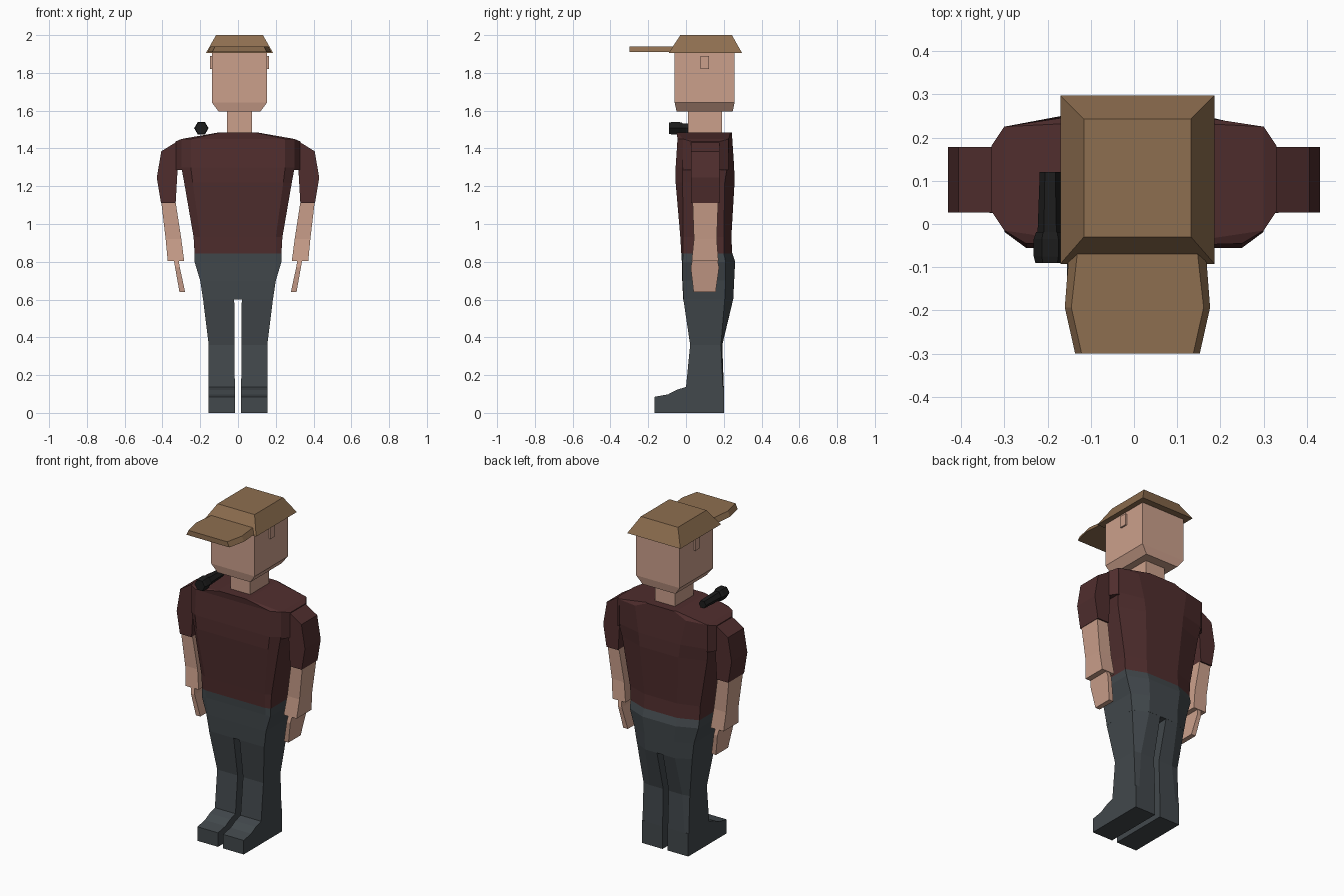
import bpy, bmesh, math
from mathutils import Vector


def material(name, rgb):
    m = bpy.data.materials.new(name)
    m.diffuse_color = (*rgb, 1)
    return m


SKIN = material("skin", (0.60, 0.35, 0.26))
SHIRT = material("dark_red_shirt", (0.080, 0.027, 0.027))
PANTS = material("grey_trousers", (0.054, 0.065, 0.072))
CAP = material("tan_cap", (0.27, 0.157, 0.079))
BLACK = material("black", (0.012, 0.012, 0.012))


def loft(name, rings, mat, sx=1, dx=0):
    """Bridge equal-length rings of points and cap both ends."""
    bm = bmesh.new()
    vs = [[bm.verts.new((p[0] * sx + dx, p[1], p[2])) for p in r] for r in rings]
    n = len(rings[0])
    for a, b in zip(vs, vs[1:]):
        for i in range(n):
            j = (i + 1) % n
            bm.faces.new((a[i], a[j], b[j], b[i]))
    bm.faces.new(vs[0])
    bm.faces.new(vs[-1])
    bmesh.ops.recalc_face_normals(bm, faces=bm.faces)
    me = bpy.data.meshes.new(name)
    bm.to_mesh(me)
    bm.free()
    me.materials.append(mat)
    ob = bpy.data.objects.new(name, me)
    bpy.context.collection.objects.link(ob)
    return ob


def rect(z, x0, x1, y0, y1):
    return [(x0, y0, z), (x1, y0, z), (x1, y1, z), (x0, y1, z)]


def body(z, w, wf, wb, yf, s0, s1, yb):
    """Eight-sided body section: sides at w, front width wf, back width wb."""
    return [(-wf, yf, z), (wf, yf, z), (w, s0, z), (w, s1, z),
            (wb, yb, z), (-wb, yb, z), (-w, s1, z), (-w, s0, z)]


CX = 0.008  # the head and cap sit slightly off centre

# Head, neck and ears
loft("head", [rect(1.595, -.11, .11, -.05, .247), rect(1.643, -.146, .146, -.06, .257),
              rect(1.93, -.146, .146, -.06, .257)], SKIN, dx=CX)
loft("neck", [rect(1.46, -.066, .066, .01, .19), rect(1.61, -.066, .066, .01, .19)], SKIN, dx=CX)
for s, side in ((-1, "right"), (1, "left")):
    loft(side + "_ear", [rect(1.82, .14, .156, .077, .122), rect(1.89, .14, .156, .077, .122)],
         SKIN, s, CX)

# Cap crown and brim
loft("cap_crown", [rect(1.905, -.178, .178, -.092, .297), rect(2.0, -.124, .124, -.03, .243)],
     CAP, dx=CX)


def brim(z, a, b, c):
    return [(-a, -.05, z), (a, -.05, z), (b, -.193, z), (c, -.3, z), (-c, -.3, z), (-b, -.193, z)]


loft("cap_brim", [brim(1.91, .157, .168, .144), brim(1.94, .137, .153, .129)], CAP, dx=CX)

# Torso
loft("shirt_torso", [
    body(.845, .23, .20, .11, -.025, -.015, .20, .245),
    body(.93, .235, .20, .11, -.03, -.015, .20, .24),
    body(1.22, .285, .24, .13, -.055, -.018, .205, .257),
    body(1.30, .30, .25, .14, -.055, -.018, .218, .255),
    body(1.45, .30, .25, .17, -.045, -.015, .225, .245),
    body(1.485, .10, .09, .09, -.05, -.045, .235, .243)], SHIRT)

# Hips
loft("trouser_hips", [
    body(.60, .185, .17, .10, -.015, -.012, .205, .25),
    body(.70, .20, .185, .10, -.02, -.018, .21, .255),
    body(.80, .23, .20, .11, -.022, -.018, .21, .26),
    body(.845, .23, .20, .11, -.025, -.015, .20, .245)], PANTS)


def leg(z, xi, xo, yf, ys, yb, xb):
    return [(xi, yf, z), (xo, yf, z), (xo, ys, z), (xb, yb, z), (xi, yb, z)]


FOOT = [(.2, 0), (-.167, 0), (-.167, .085), (-.095, .098), (-.05, .122), (0, .137), (.2, .137)]

for s, side in ((-1, "right"), (1, "left")):
    # Legs and shoes
    loft(side + "_trouser_leg", [
        leg(.137, .017, .155, 0, .195, .2, .13),
        leg(.36, .018, .155, .022, .185, .192, .11),
        leg(.602, .02, .185, -.014, .205, .25, .10)], PANTS, s)
    loft(side + "_shoe", [[(x, y, z) for y, z in FOOT] for x in (.017, .155)], PANTS, s)

    # Shoulder joint tapering from torso to sleeve
    loft(side + "_shoulder", [
        [(.29, -.015, 1.285), (.29, .225, 1.285), (.29, .225, 1.45), (.29, -.015, 1.45)],
        [(.30, -.015, 1.285), (.30, .225, 1.285), (.30, .225, 1.45), (.30, -.015, 1.45)],
        [(.33, .03, 1.285), (.33, .18, 1.285), (.33, .18, 1.437), (.33, .03, 1.437)]], SHIRT, s)

    # Sleeve outline in x and z, extruded through y
    sleeve = [(.32, 1.285), (.322, 1.437), (.406, 1.385), (.43, 1.245), (.408, 1.112), (.33, 1.112)]
    loft(side + "_sleeve", [[(x, y, z) for x, z in sleeve] for y in (.027, .178)], SHIRT, s)

    # Forearm and hand
    loft(side + "_forearm", [
        rect(.805, .285, .372, .03, .172), rect(.92, .30, .383, .042, .163),
        rect(1.115, .33, .406, .035, .17)], SKIN, s)
    loft(side + "_hand", [
        rect(.64, .28, .31, .04, .157), rect(.77, .308, .333, .025, .175),
        rect(.82, .316, .342, .035, .165)], SKIN, s)


# Handheld microphone lying on the shoulder
def hexagon(y, r, cz=1.507):
    return [(r * math.cos(a * math.pi / 3), y, cz + r * math.sin(a * math.pi / 3))
            for a in range(6)]


loft("microphone_head", [hexagon(-.09, .034), hexagon(-.075, .038), hexagon(-.035, .038),
                         hexagon(-.018, .032)], BLACK, dx=-.194)
loft("microphone_handle", [hexagon(-.02, .029), hexagon(.12, .024)], BLACK, dx=-.194)
